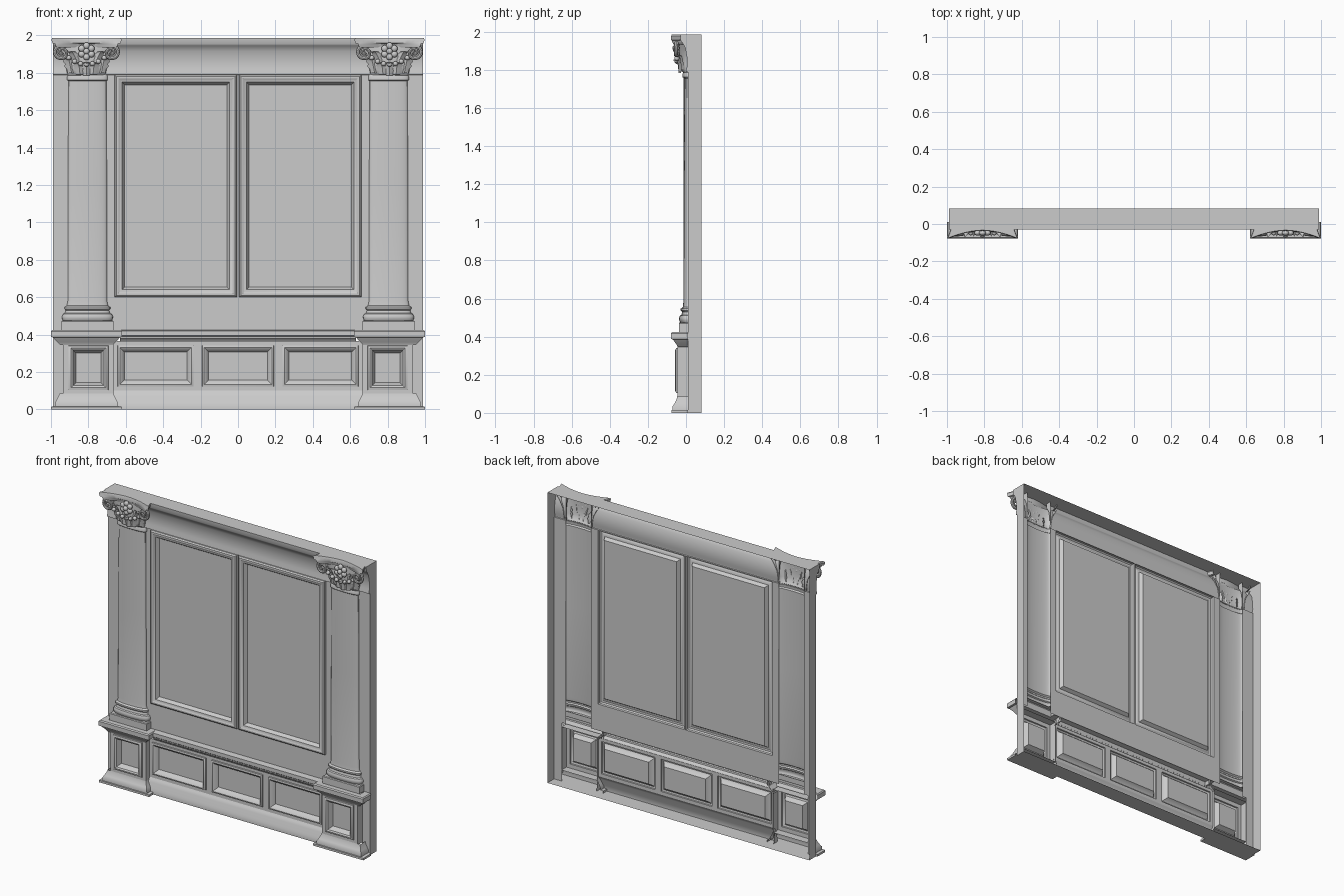
import bpy, bmesh
from math import sin, cos, pi
from mathutils import Vector

if "Cube" in bpy.data.objects:
    bpy.data.objects.remove(bpy.data.objects["Cube"])

WALL = 0.01     # front plane of the plain wall
BACK = 0.082    # open rear edge of the hollow shell


def loft(name, rows, closed=False, caps=(), mirror=True):
    """Skin a list of point rows; optionally cap first (0) / last (-1) row and mirror in x."""
    bm = bmesh.new()
    vs = [[bm.verts.new(p) for p in row] for row in rows]
    n = len(rows[0])
    for a, b in zip(vs, vs[1:]):
        for i in range(n if closed else n - 1):
            j = (i + 1) % n
            bm.faces.new((a[i], a[j], b[j], b[i]))
    for c in caps:
        bm.faces.new(vs[c])
    bmesh.ops.recalc_face_normals(bm, faces=bm.faces)
    ref = Vector((0, 0.3, 1))
    if sum(f.calc_area() * f.normal.dot(f.calc_center_median() - ref) for f in bm.faces) < 0:
        bmesh.ops.reverse_faces(bm, faces=bm.faces)
    me = bpy.data.meshes.new(name)
    bm.to_mesh(me)
    bm.free()
    ob = bpy.data.objects.new(name, me)
    bpy.context.collection.objects.link(ob)
    if mirror:
        ob.modifiers.new("Mirror", 'MIRROR').use_clip = False
    return ob


def panel(name, x0, x1, z0, z1, profile, mirror=True):
    """Nested rectangles: profile is a list of (inset, y); last one is filled."""
    rows = [[(x0 + i, y, z0 + i), (x1 - i, y, z0 + i), (x1 - i, y, z1 - i), (x0 + i, y, z1 - i)]
            for i, y in profile]
    return loft(name, rows, True, (-1,), mirror)


def molding(name, x0, x1, profile, mirror=False):
    """Profile (y, z) run along x."""
    return loft(name, [[(x, y, z) for y, z in profile] for x in (x0, x1)], False, (0, -1), mirror)


def stack(name, cx, rows, caps=()):
    """Square projecting block, rows of (z, half width, front y), open behind."""
    loft(name, [[(cx - w, WALL, z), (cx - w, y, z), (cx + w, y, z), (cx + w, WALL, z)]
                for z, w, y in rows], False, caps)


def round_stack(name, cx, rows, n=20):
    """Same with a flattened round section."""
    out = []
    for z, w, y in rows:
        ts = [pi * i / n for i in range(n + 1)]
        out.append([(cx + w * cos(t), WALL - (WALL - y) * max(sin(t), 0) ** 0.7, z) for t in ts])
    loft(name, out)


# outer shell: thin rim, open at the back
H = 1.985
loft("outer_rim", [[(-.99, y, 0), (.99, y, 0), (.99, y, H), (-.99, y, H)] for y in (WALL, BACK)],
     True, mirror=False)

# plain wall pieces
flat = [(0, WALL)]
panel("side_strip", .90, .99, .40, 1.79, flat)
panel("lower_side_strip", .93, .99, 0, .40, flat)
panel("inner_strip", .66, .71, .42, 1.79, flat)
panel("wall_below_panels", -.66, .66, .42, .60, flat, False)
panel("centre_stile", -.005, .005, .60, 1.79, flat, False)

# tall upper panels with raised moulded frames
panel("tall_panel", .005, .66, .60, 1.79,
      [(0, WALL), (.002, -.004), (.010, -.011), (.020, -.012), (.030, -.006), (.040, -.004),
       (.050, .012), (.054, .018)])

# frieze and cornice, left open behind the capitals
frieze = [(WALL, 1.788), (0, 1.79), (0, 1.80), (.006, 1.82), (.004, 1.87), (-.004, 1.915),
          (-.018, 1.942), (-.022, 1.945), (-.028, 1.955), (-.03, H), (WALL, H)]
molding("frieze_centre", -.71, .71, frieze)
molding("frieze_end", .90, .99, frieze, True)

# low centre section: baseboard, three panels, ledge
molding("baseboard", -.67, .67, [(WALL, 0), (-.03, 0), (-.03, .03), (-.024, .04), (-.02, .075),
                                 (-.010, .09), (-.004, .10)])
low = [(0, -.004), (.022, -.004), (.024, -.012), (.034, -.016), (.042, -.012), (.058, .014)]
panel("low_panel_middle", -.215, .215, .10, .365, low, False)
panel("low_panel_side", .215, .665, .10, .365, low)
molding("ledge_centre", -.63, .63, [(-.004, .36), (-.010, .37), (-.022, .38), (-.024, .39),
                                    (-.03, .395), (-.03, .42), (WALL, .425)])

# pedestals
stack("pedestal_foot", .81, [(0, .19, -.075), (.014, .19, -.075), (.016, .17, -.07), (.035, .168, -.07),
                             (.05, .16, -.06), (.07, .15, -.05), (.085, .145, -.046)], (0,))
panel("pedestal_panel", .665, .935, .075, .37,
      [(0, WALL), (0, -.044), (.028, -.044), (.030, -.052), (.042, -.057), (.052, -.052), (.068, -.02)])
stack("pedestal_ledge", .81, [(.345, .14, -.044), (.36, .155, -.05), (.375, .17, -.062), (.385, .178, -.068),
                              (.388, .19, -.078), (.418, .19, -.078), (.425, .184, -.072), (.425, .14, -.036)])

# columns with moulded bases
stack("column_plinth", .805, [(.425, .14, -.038), (.47, .14, -.038), (.475, .136, -.034), (.475, .10, -.01)])
round_stack("column", .805, [
    (.475, .115, -.02), (.475, .13, -.03), (.485, .135, -.036), (.498, .136, -.037), (.51, .13, -.032),
    (.515, .12, -.024), (.53, .116, -.02), (.537, .122, -.028), (.547, .122, -.028), (.555, .11, -.017),
    (.58, .105, -.014), (1.2, .104, -.012), (1.755, .101, -.008), (1.762, .108, -.018), (1.78, .108, -.018),
    (1.79, .104, -.012)])

# capital bell
CX = .81
round_stack("capital_bell", CX, [(1.785, .10, -.012), (1.80, .106, -.026), (1.83, .108, -.034),
                                 (1.87, .115, -.036), (1.91, .135, -.036), (1.945, .16, -.034)])


# abacus with a concave front edge and pointed corners
def abacus_row(z, w, d):
    front = [(CX + w * (i / 8 - 1), -.036 + d - .042 * abs(i / 8 - 1) ** 1.8, z) for i in range(17)]
    return [(CX - w + .03, WALL, z)] + front + [(CX + w - .03, WALL, z)]


loft("capital_abacus", [abacus_row(*r) for r in
                        [(1.935, .155, .012), (1.945, .165, .006), (1.955, .168, .004), (1.958, .182, 0),
                         (1.978, .188, 0), (H, .184, .003)]], False, (-1,))


# scrolls under the abacus corners
def scroll(side):
    rings = []
    for k in range(41):
        a = k / 40
        t = pi * .55 + a * 3.4 * pi
        R = .036 * (1 - a) + .005
        r = .011 * (1 - .5 * a)
        x, z = CX + side * (.132 - R * cos(t)), 1.908 + R * sin(t)
        rings.append([(x + side * -cos(t) * r * cos(q), -.05 - .012 * a + r * sin(q), z + sin(t) * r * cos(q))
                      for q in [2 * pi * j / 8 for j in range(8)]])
    loft("capital_scroll", rings, True, (0, -1))


scroll(1)
scroll(-1)


# curling leaves
def leaf(dx, lean, z0, h, w, y0):
    rows = []
    for k in range(10):
        v = k / 9
        width = w * (max(sin(pi * (.18 + .8 * v)), 0) ** .7) * (1 + .12 * cos(k * pi))
        zz = z0 + h * sin(v * pi * .62)
        yy = y0 - .030 * v ** 2
        rows.append([(CX + dx + lean * v + width * u, yy + .010 * u * u - .004 * (u == 0), zz)
                     for u in (-1, -.5, 0, .5, 1)])
    loft("capital_leaf", rows)


for s in (-1, 1):
    leaf(s * .035, s * .012, 1.79, .065, .030, -.034)
    leaf(s * .080, s * .028, 1.80, .080, .030, -.022)
    leaf(s * .045, s * .050, 1.84, .075, .022, -.038)
leaf(0, 0, 1.785, .07, .026, -.036)


# rosette and garland beads
def bead(name, x, y, z, rx, ry, rz):
    rows = []
    for i in range(9):
        p = .02 + (pi - .04) * i / 8
        rows.append([(x + rx * sin(p) * cos(q), y + ry * sin(p) * sin(q), z + rz * cos(p))
                     for q in [2 * pi * j / 12 for j in range(12)]])
    loft(name, rows, True, (0, -1))


bead("rosette_centre", CX, -.058, 1.915, .016, .014, .016)
for k in range(6):
    a = pi / 6 + k * pi / 3
    bead("rosette_petal", CX + .03 * cos(a), -.048, 1.915 + .03 * sin(a), .018, .014, .018)
for k in range(7):
    u = k / 3 - 1
    bead("garland_bead", CX + .095 * u, -.048, 1.845 + .035 * u * u, .014, .013, .013)

# smooth shading with crisp edges
for ob in bpy.context.collection.objects:
    ob.select_set(True)
    bpy.context.view_layer.objects.active = ob
bpy.ops.object.shade_smooth_by_angle(angle=0.6)
